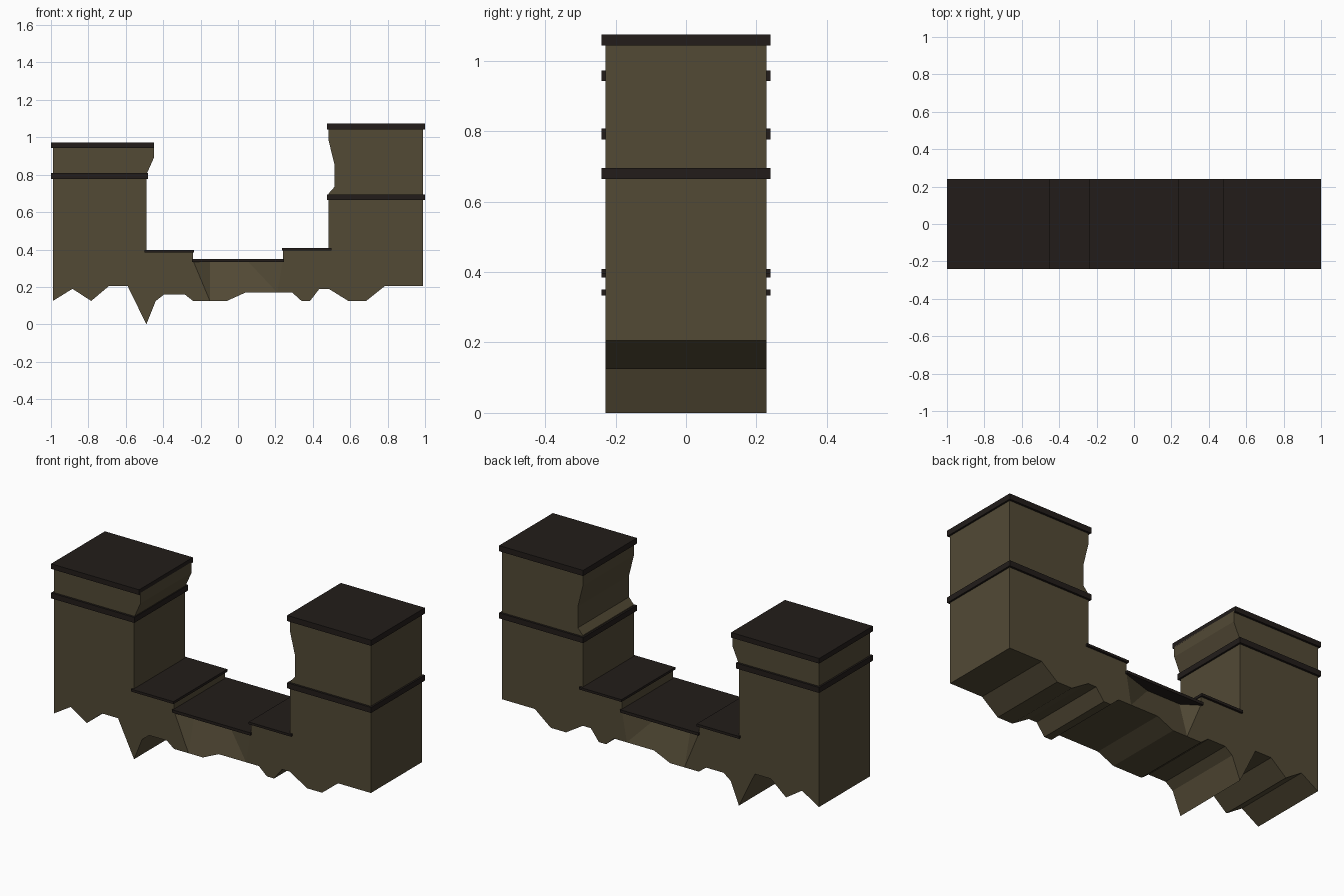
import bpy, bmesh

if "Cube" in bpy.data.objects:
    bpy.data.objects.remove(bpy.data.objects["Cube"])

def material(name, color):
    m = bpy.data.materials.new(name)
    m.diffuse_color = (*color, 1)
    m.use_nodes = True
    m.node_tree.nodes["Principled BSDF"].inputs["Base Color"].default_value = m.diffuse_color
    return m

stone = material("stone", (0.085, 0.068, 0.036))
dark = material("dark_trim", (0.016, 0.012, 0.010))

def add_object(name, bm, mat):
    bmesh.ops.recalc_face_normals(bm, faces=bm.faces)
    me = bpy.data.meshes.new(name)
    bm.to_mesh(me)
    bm.free()
    ob = bpy.data.objects.new(name, me)
    bpy.context.collection.objects.link(ob)
    me.materials.append(mat)
    return ob

# Wall outline in x, z: ragged underside first, then the top from right to left
HALF = 0.228
bottom = [(-.99, .125), (-.885, .19), (-.785, .125), (-.69, .205), (-.59, .205),
          (-.49, 0), (-.44, .125), (-.395, .16), (-.285, .16), (-.24, .125),
          (-.15, .125), (-.06, .125), (.04, .17), (.21, .17), (.29, .17),
          (.34, .125), (.385, .125), (.435, .19), (.485, .19), (.59, .125),
          (.685, .125), (.785, .205), (.99, .205)]
top = [(.99, 1.05), (.485, 1.05), (.485, .98), (.516, .855), (.516, .735),
       (.485, .70), (.485, .40), (.24, .40), (.24, .34), (.05, .34),
       (-.15, .34), (-.24, .34), (-.24, .39), (-.49, .39), (-.49, .80),
       (-.45, .89), (-.45, .95), (-.99, .95)]
outline = bottom + top
dented = {32: 0.06, 33: 0.06}   # worn hollow below the middle ledge

bm = bmesh.new()
sides = [[bm.verts.new((x, s * (HALF - dented.get(i, 0)), z))
          for i, (x, z) in enumerate(outline)] for s in (-1, 1)]
patches = [list(range(0, 11)) + list(range(34, 41)), [10, 33, 34],
           [10, 11, 12, 13, 32, 33], list(range(13, 32)), [13, 31, 32]]
for side in sides:
    for p in patches:
        bm.faces.new([side[i] for i in p])
n = len(outline)
for i in range(n):
    j = (i + 1) % n
    bm.faces.new((sides[0][i], sides[0][j], sides[1][j], sides[1][i]))
add_object("wall_body", bm, stone)

# Dark caps, bands and ledges: x range, z range
trims = {
    "left_tower_cap": (-1, -.45, .943, .972),
    "left_tower_band": (-1, -.48, .777, .808),
    "right_tower_cap": (.475, 1, 1.043, 1.075),
    "right_tower_band": (.475, 1, .664, .695),
    "left_ledge": (-.50, -.235, .384, .398),
    "middle_ledge": (-.245, .245, .334, .350),
    "right_ledge": (.235, .50, .396, .409),
}
for name, (x0, x1, z0, z1) in trims.items():
    bm = bmesh.new()
    bmesh.ops.create_cube(bm, size=1)
    bmesh.ops.scale(bm, vec=(x1 - x0, 0.48, z1 - z0), verts=bm.verts)
    bmesh.ops.translate(bm, vec=((x0 + x1) / 2, 0, (z0 + z1) / 2), verts=bm.verts)
    add_object(name, bm, dark)
